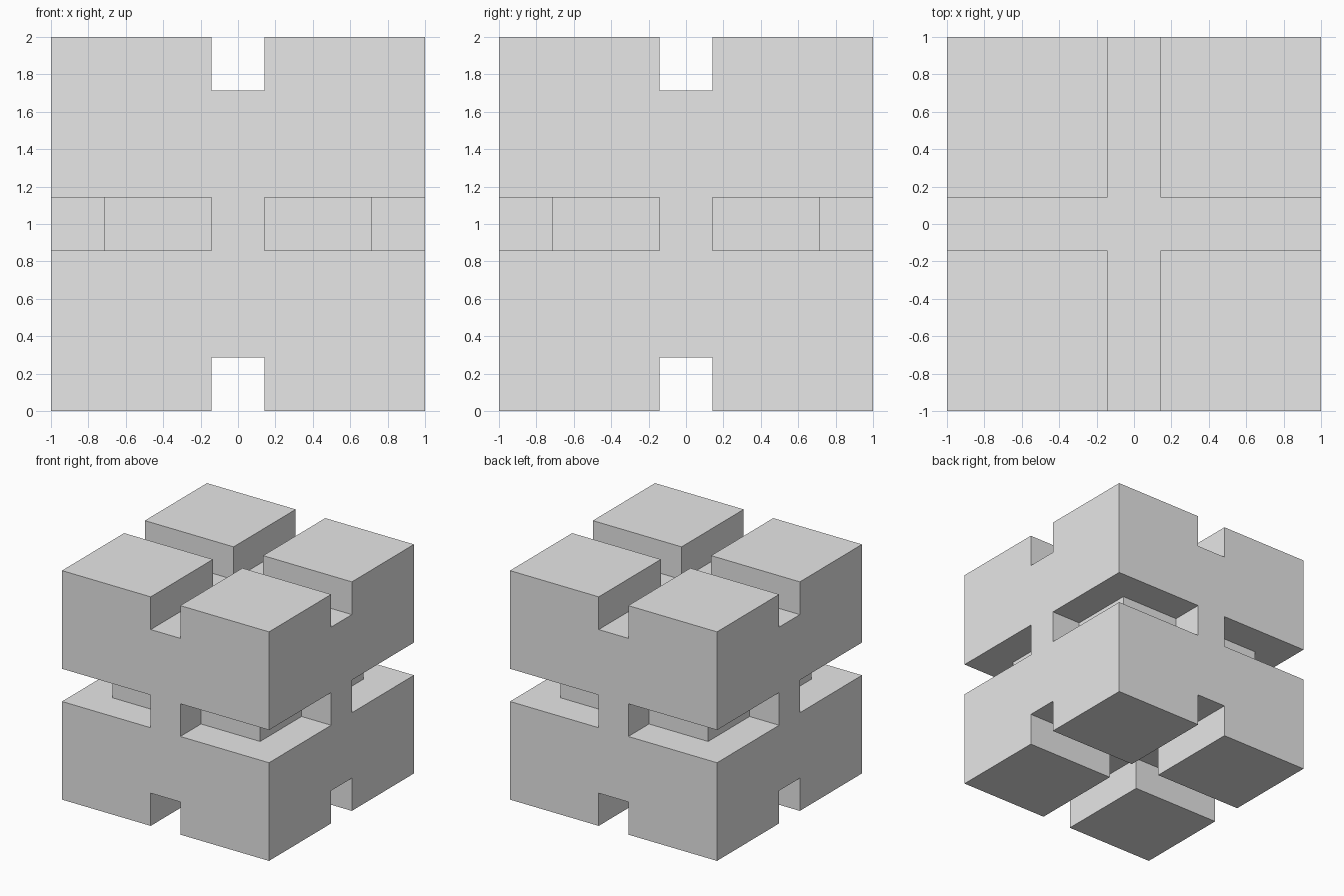
import bpy, bmesh
from mathutils import Matrix, Vector
from math import radians

cube = bpy.data.objects.get("Cube")
if cube:
    bpy.data.objects.remove(cube, do_unlink=True)

U = 2 / 7          # slot width and depth
H = U / 2          # half slot
CORE = 1 - U       # half width of the inner core
OUT = 1.2          # cutters overshoot the outer faces

grey = bpy.data.materials.new("light grey")
grey.use_nodes = True
grey.diffuse_color = (0.8, 0.8, 0.8, 1)
grey.node_tree.nodes["Principled BSDF"].inputs["Base Color"].default_value = (0.8, 0.8, 0.8, 1)


def turned(points, quarter):
    rot = Matrix.Rotation(radians(90 * quarter), 3, "Z")
    return [rot @ Vector((x, y, 0)) for x, y in points]


def prism(bm, points, z0, z1):
    """Extrude a flat outline from z0 up to z1."""
    face = bm.faces.new([bm.verts.new((p.x, p.y, z0)) for p in points])
    top = bmesh.ops.extrude_face_region(bm, geom=[face])["geom"]
    verts = [g for g in top if isinstance(g, bmesh.types.BMVert)]
    bmesh.ops.translate(bm, verts=verts, vec=(0, 0, z1 - z0))


def make_object(name, bm):
    bmesh.ops.recalc_face_normals(bm, faces=bm.faces)
    mesh = bpy.data.meshes.new(name)
    bm.to_mesh(mesh)
    bm.free()
    mesh.materials.append(grey)
    obj = bpy.data.objects.new(name, mesh)
    bpy.context.collection.objects.link(obj)
    return obj


# Solid block
bm = bmesh.new()
bmesh.ops.create_cube(bm, size=2, matrix=Matrix.Translation((0, 0, 1)))
block = make_object("slotted_block", bm)

# Cross-shaped slots in the top and bottom
bm = bmesh.new()
cross = [p for q in range(4) for p in turned([(OUT, -H), (OUT, H), (H, H)], q)]
prism(bm, cross, 2 - U, 2 + H)
prism(bm, cross, -H, U)

# L-shaped slots around the waist, one per vertical edge
corner = [(OUT, H), (OUT, OUT), (H, OUT), (H, CORE), (CORE, CORE), (CORE, H)]
for q in range(4):
    prism(bm, turned(corner, q), 1 - H, 1 + H)
cutter = make_object("slot_cutter", bm)
cutter.hide_render = True

# Cut the slots, then drop the helper
cut = block.modifiers.new("slots", "BOOLEAN")
cut.operation = "DIFFERENCE"
cut.solver = "EXACT"
cut.object = cutter
bpy.context.view_layer.objects.active = block
bpy.ops.object.modifier_apply(modifier=cut.name)
bpy.data.objects.remove(cutter, do_unlink=True)
